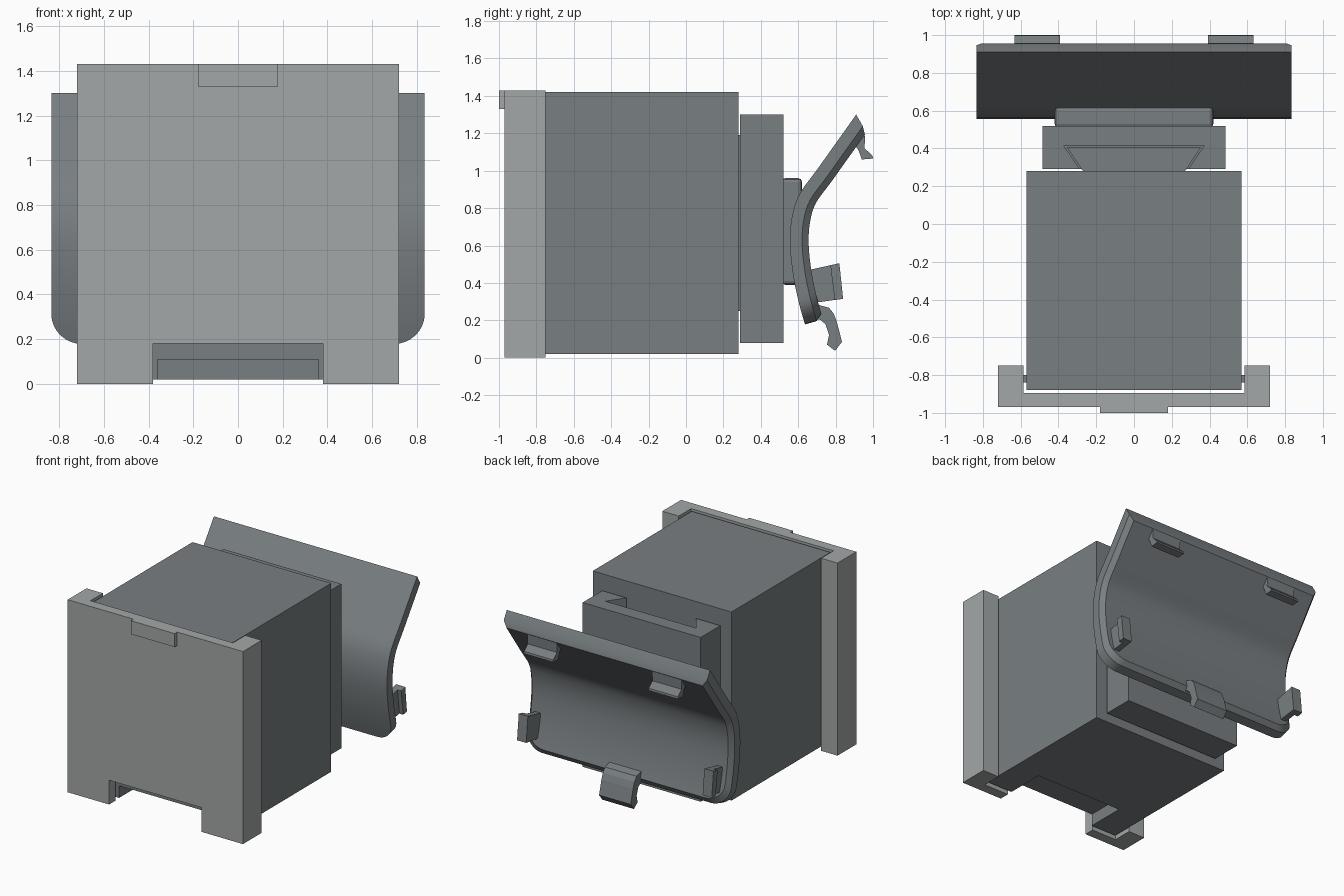
import bpy, bmesh, math
from mathutils import Vector

if "Cube" in bpy.data.objects:
    bpy.data.objects.remove(bpy.data.objects["Cube"])


def material(name, rgb):
    m = bpy.data.materials.new(name)
    m.diffuse_color = (*rgb, 1)
    m.use_nodes = True
    m.node_tree.nodes["Principled BSDF"].inputs["Base Color"].default_value = m.diffuse_color
    return m


LIGHT = material("light grey plastic", (0.37, 0.39, 0.39))
DARK = material("dark grey plastic", (0.19, 0.21, 0.22))


def finish(name, bm, mat):
    bmesh.ops.recalc_face_normals(bm, faces=bm.faces)
    me = bpy.data.meshes.new(name)
    bm.to_mesh(me)
    bm.free()
    me.materials.append(mat)
    ob = bpy.data.objects.new(name, me)
    bpy.context.collection.objects.link(ob)
    return ob


def prism(name, pts, axis, lo, hi, mat=DARK):
    """Extrude a 2D outline along X (y,z points), Y (x,z) or Z (x,y)."""
    place = {"X": lambda p, t: (t, p[0], p[1]),
             "Y": lambda p, t: (p[0], t, p[1]),
             "Z": lambda p, t: (p[0], p[1], t)}[axis]
    bm = bmesh.new()
    a = [bm.verts.new(place(p, lo)) for p in pts]
    b = [bm.verts.new(place(p, hi)) for p in pts]
    bm.faces.new(a)
    bm.faces.new(b)
    for i in range(len(pts)):
        j = (i + 1) % len(pts)
        bm.faces.new((a[i], a[j], b[j], b[i]))
    return finish(name, bm, mat)


def box(name, x, y, z, mat=DARK):
    return prism(name, [(x[0], y[0]), (x[1], y[0]), (x[1], y[1]), (x[0], y[1])],
                 "Z", z[0], z[1], mat)


def activate(ob):
    bpy.ops.object.select_all(action="DESELECT")
    ob.select_set(True)
    bpy.context.view_layer.objects.active = ob


def cut(ob, cutter):
    cutter.hide_render = True
    mod = ob.modifiers.new("cut", "BOOLEAN")
    mod.operation = "DIFFERENCE"
    mod.object = cutter
    activate(ob)
    bpy.ops.object.modifier_apply(modifier="cut")
    bpy.data.objects.remove(cutter)


def bevel(ob, width, segments=2):
    mod = ob.modifiers.new("bevel", "BEVEL")
    mod.width = width
    mod.segments = segments
    mod.limit_method = "ANGLE"


# Front cover: U-shaped from above, notched at the bottom, with a top tab
u = [(-.72, -.97), (.72, -.97), (.72, -.75), (.585, -.75), (.585, -.895),
     (-.585, -.895), (-.585, -.75), (-.72, -.75)]
cover = prism("front_cover", u, "Z", 0, 1.43, LIGHT)
cut(cover, box("notch_cutter", (-.38, .38), (-1.1, -.88), (-.1, .18), LIGHT))
box("cover_tab", (-.18, .18), (-1.0, -.97), (1.33, 1.43), LIGHT)

# Main housing with a recess under its front edge
housing = box("housing", (-.57, .57), (-.88, .28), (.02, 1.42))
cut(housing, box("recess_cutter", (-.36, .36), (-1, -.59), (-.1, .11)))
for s, side in ((-1, "left"), (1, "right")):
    box("snap_ridge_" + side, sorted((s * .565, s * .585)), (-.84, -.80), (.3, 1.1))

# Dovetail rail on the housing and the slotted mounting block that slides on it
prism("dovetail_rail", [(-.27, .28), (.27, .28), (.355, .405), (-.355, .405)],
      "Z", .25, 1.19)
block = box("mounting_block", (-.485, .485), (.29, .52), (.08, 1.30))
cut(block, prism("slot_cutter", [(-.273, .27), (.273, .27), (.372, .415), (-.372, .415)],
                 "Z", .22, 1.4))

# Neck between block and curved panel
neck = prism("neck", [(-.42, .39), (.42, .39), (.42, .96), (-.42, .96)], "Y", .51, .62)
bevel(neck, .02)

# Curved panel: profile (y, z) smoothed, then lofted with rounded lower corners
ctrl = [Vector(p) for p in ((.636, .178), (.602, .30), (.573, .44), (.556, .60),
                            (.564, .74), (.604, .87), (.70, 1.005), (.805, 1.1525),
                            (.91, 1.30))]
ctrl = [2 * ctrl[0] - ctrl[1]] + ctrl + [2 * ctrl[-1] - ctrl[-2]]
path = []
for i in range(1, len(ctrl) - 2):
    p0, p1, p2, p3 = ctrl[i - 1:i + 3]
    for k in range(10):
        t = k / 10
        path.append(.5 * (2 * p1 + (p2 - p0) * t + (2 * p0 - 5 * p1 + 4 * p2 - p3) * t * t
                          + (3 * p1 - p0 - 3 * p2 + p3) * t ** 3))
path.append(ctrl[-2])
dist = [0]
for a, b in zip(path, path[1:]):
    dist.append(dist[-1] + (b - a).length)
LENGTH = dist[-1]


def sample(s, offset):
    i = max(k for k in range(len(path) - 1) if dist[k] <= s + 1e-9)
    seg = path[i + 1] - path[i]
    p = path[i] + seg * ((s - dist[i]) / seg.length)
    tan = (path[min(i + 2, len(path) - 1)] - path[max(i - 1, 0)]).normalized()
    return p + Vector((tan.y, -tan.x)) * offset


R = .14
# layer: depth behind the front face, trim at bottom, trim at top, inset at sides
layers = [(0, 0, 0, 0), (.065, 0, .03, 0), (.10, .03, .06, .03)]
corner = [R * (1 - math.cos(math.pi / 2 * k / 8)) for k in range(9)]
steps = corner + [R + (LENGTH - R) * k / 26 for k in range(1, 27)]
bm = bmesh.new()
rings = []
for s in steps:
    right, left = [], []
    for depth, lo, hi, inset in layers:
        p = sample(lo + s / LENGTH * (LENGTH - lo - hi), depth)
        d = max(R - s, 0)
        w = .835 - inset - R + math.sqrt(R * R - d * d)
        right.append(bm.verts.new((w, p.x, p.y)))
        left.append(bm.verts.new((-w, p.x, p.y)))
    rings.append(right + left[::-1])
for a, b in zip(rings, rings[1:]):
    for i in range(6):
        j = (i + 1) % 6
        bm.faces.new((a[i], a[j], b[j], b[i]))
for ring in (rings[0], rings[-1]):
    bm.faces.new((ring[0], ring[1], ring[4], ring[5]))
    bm.faces.new((ring[1], ring[2], ring[3], ring[4]))
panel = finish("curved_panel", bm, DARK)
activate(panel)
bpy.ops.object.shade_smooth_by_angle(angle=math.radians(25))

# Clips on the back of the panel
hook = [(.957, 1.19), (.955, 1.12), (.997, 1.08), (1.0, 1.065), (.94, 1.06),
        (.922, 1.11), (.90, 1.14)]
arm = [(.66, .47), (.82, .505), (.84, .315), (.68, .293)]
lip = [(.772, .494), (.82, .505), (.84, .315), (.795, .308)]
for s, side in ((-1, "left"), (1, "right")):
    prism("top_clip_" + side, hook, "X", *sorted((s * .392, s * .632)))
    prism("side_clip_" + side, arm, "X", *sorted((s * .725, s * .77)))
    prism("side_clip_lip_" + side, lip, "X", *sorted((s * .765, s * .80)))
latch = [(.65, .275), (.70, .285), (.765, .267), (.79, .235), (.807, .19), (.834, .085),
         (.797, .037), (.754, .07), (.765, .123), (.745, .18), (.715, .205), (.66, .21)]
prism("bottom_latch", latch, "X", -.13, .13)
